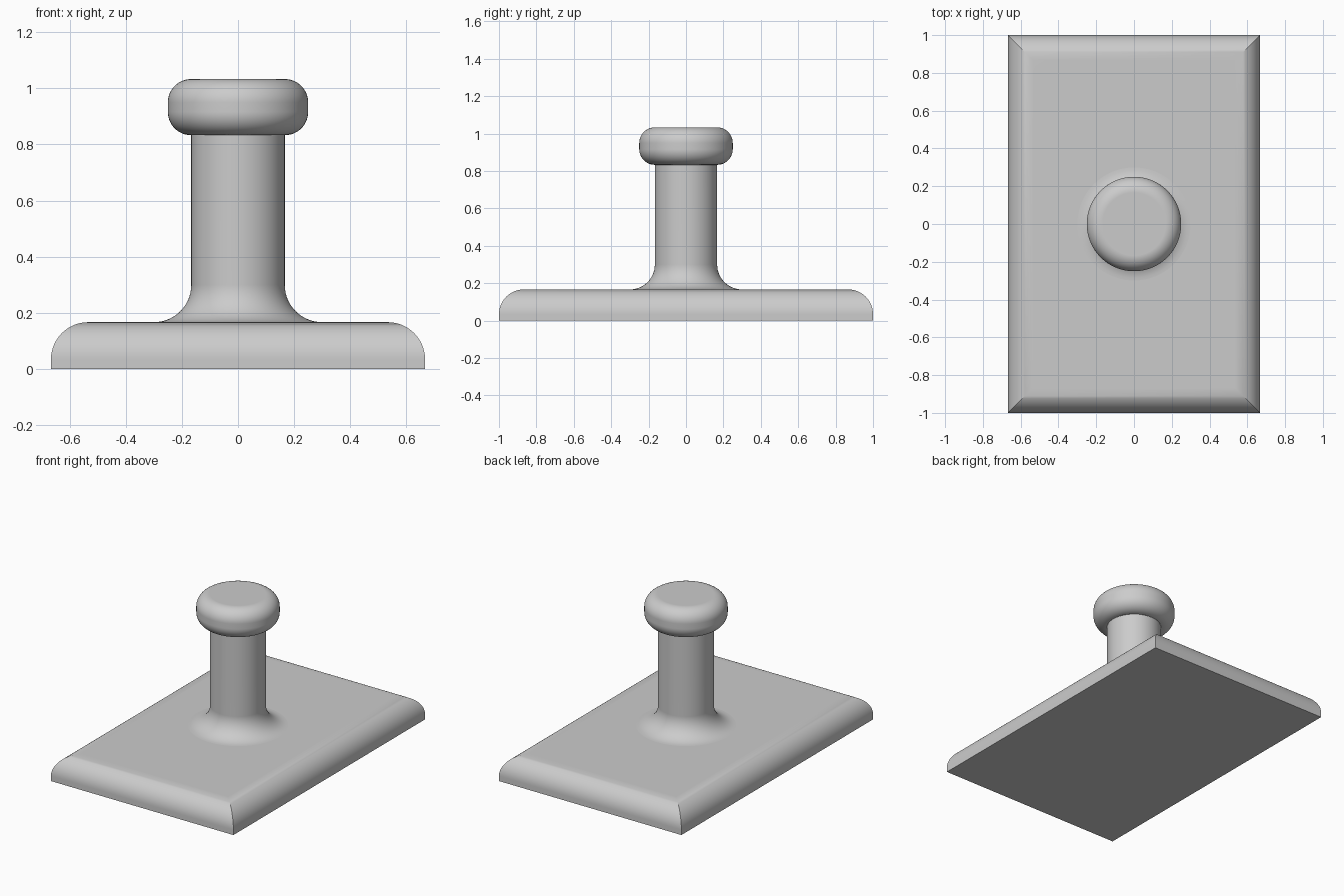
import bpy
import bmesh
from math import sin, cos, pi

if "Cube" in bpy.data.objects:
    bpy.data.objects.remove(bpy.data.objects["Cube"], do_unlink=True)

SIDES = 96
HALF_X, HALF_Y, PLATE_TOP, EDGE_R = 2 / 3, 1.0, 1 / 6, 0.133
STEM_R, FOOT_R = 1 / 6, 0.133
HEAD_R, HEAD_LOW, HEAD_TOP, HEAD_ROUND = 0.25, 0.833, 1.033, 0.083

grey = bpy.data.materials.new("plain grey")
grey.use_nodes = True
colour = (0.6, 0.6, 0.6, 1)
grey.diffuse_color = colour
grey.node_tree.nodes["Principled BSDF"].inputs["Base Color"].default_value = colour


def arc(cx, cz, r, start, end, steps=14):
    """Points (distance, height) along an arc, angles in quarter turns."""
    angles = [(start + (end - start) * i / steps) * pi / 2 for i in range(steps + 1)]
    return [(cx + r * cos(a), cz + r * sin(a)) for a in angles]


def circle(r, z):
    return [(r * cos(2 * pi * i / SIDES), r * sin(2 * pi * i / SIDES), z)
            for i in range(SIDES)]


def rectangle(x, y, z):
    return [(-x, -y, z), (x, -y, z), (x, y, z), (-x, y, z)]


def loft(bm, rings):
    """Skin closed rings from first to last and return their vertices."""
    loops = [[bm.verts.new(p) for p in ring] for ring in rings]
    for low, high in zip(loops, loops[1:]):
        n = len(low)
        for i in range(n):
            j = (i + 1) % n
            bm.faces.new((low[i], low[j], high[j], high[i]))
    return loops


def finish(bm, name):
    mesh = bpy.data.meshes.new(name)
    bm.to_mesh(mesh)
    bm.free()
    mesh.materials.append(grey)
    obj = bpy.data.objects.new(name, mesh)
    bpy.context.collection.objects.link(obj)
    bpy.ops.object.select_all(action="DESELECT")
    obj.select_set(True)
    bpy.context.view_layer.objects.active = obj
    bpy.ops.object.shade_smooth_by_angle(angle=pi / 6)
    weighted = obj.modifiers.new("even shading", "WEIGHTED_NORMAL")
    weighted.keep_sharp = True


# Base plate: mitred rounded rim, flat top opened where the stem's foot meets it
bm = bmesh.new()
rim = [(0, 0)] + arc(-EDGE_R, PLATE_TOP - EDGE_R, EDGE_R, 0, 1)
loops = loft(bm, [rectangle(HALF_X + d, HALF_Y + d, z) for d, z in rim])
bm.faces.new(reversed(loops[0]))
opening = [bm.verts.new(p) for p in circle(STEM_R + FOOT_R, PLATE_TOP)]
edges = [bm.edges.new((opening[i - 1], opening[i])) for i in range(SIDES)]
top = loops[-1]
edges += [bm.edges.get((top[i - 1], top[i])) for i in range(4)]
bmesh.ops.triangle_fill(bm, use_beauty=True, edges=edges, normal=(0, 0, 1))
finish(bm, "base_plate")

# Stem: concave flared foot running into a straight shaft
bm = bmesh.new()
foot = arc(STEM_R + FOOT_R, PLATE_TOP + FOOT_R, FOOT_R, 3, 2)
loft(bm, [circle(r, z) for r, z in foot + [(STEM_R, HEAD_LOW)]])
finish(bm, "stem")

# Head: disc with rounded lower and upper edges
bm = bmesh.new()
centre = HEAD_R - HEAD_ROUND
outline = arc(centre, HEAD_LOW + HEAD_ROUND, HEAD_ROUND, -1, 0)
outline += arc(centre, HEAD_TOP - HEAD_ROUND, HEAD_ROUND, 0, 1)
loops = loft(bm, [circle(r, z) for r, z in outline])
bm.faces.new(loops[-1])
finish(bm, "head")
